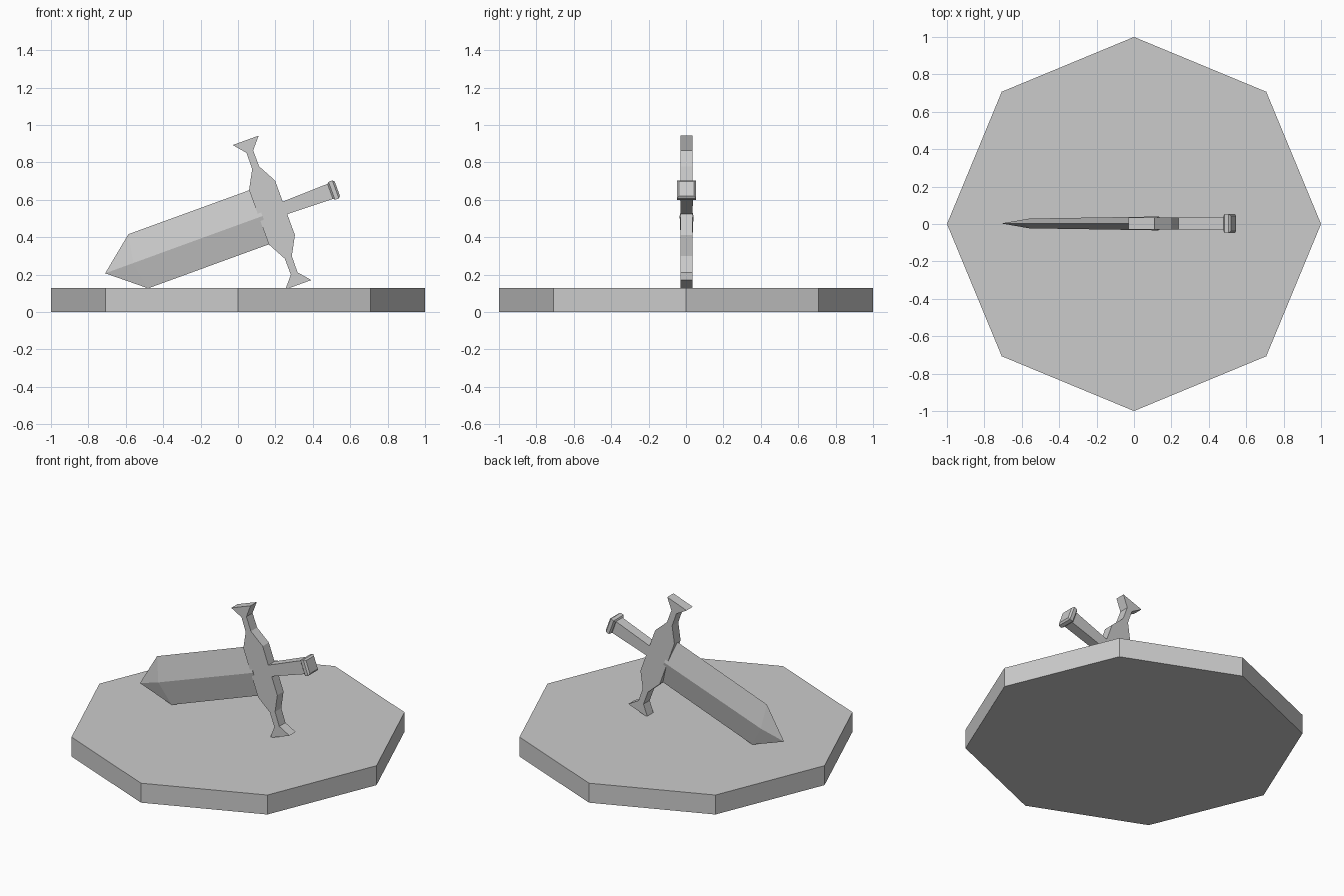
import bpy, bmesh
from math import radians
from mathutils import Matrix

if "Cube" in bpy.data.objects:
    bpy.data.objects.remove(bpy.data.objects["Cube"])

# Sword frame: x runs from blade tip to pommel, z across the blade, tilted 20 degrees
SWORD = Matrix.Translation((-0.71, 0.003, 0.207)) @ Matrix.Rotation(radians(-20), 4, 'Y')


def finish(name, bm, matrix=Matrix.Identity(4)):
    bmesh.ops.recalc_face_normals(bm, faces=bm.faces)
    bm.transform(matrix)
    mesh = bpy.data.meshes.new(name)
    bm.to_mesh(mesh)
    bm.free()
    obj = bpy.data.objects.new(name, mesh)
    bpy.context.collection.objects.link(obj)
    return obj


def loft(name, rings, matrix, tip=None):
    """Skin a list of four-point rings, capped or closed to a tip."""
    bm = bmesh.new()
    loops = [[bm.verts.new(p) for p in ring] for ring in rings]
    for a, b in zip(loops, loops[1:]):
        for i in range(4):
            j = (i + 1) % 4
            bm.faces.new((a[i], a[j], b[j], b[i]))
    bm.faces.new(loops[-1])
    if tip:
        t = bm.verts.new(tip)
        for i in range(4):
            bm.faces.new((t, loops[0][i], loops[0][(i + 1) % 4]))
    else:
        bm.faces.new(loops[0])
    return finish(name, bm, matrix)


def square(x, r, w=None):
    w = w or r
    return [(x, -w, -r), (x, w, -r), (x, w, r), (x, -w, r)]


def diamond(x, width, thick, ridge_x):
    return [(x, 0, -width), (ridge_x, -thick, 0), (x, 0, width), (ridge_x, thick, 0)]


# Octagonal base slab
bm = bmesh.new()
bmesh.ops.create_cone(bm, cap_ends=True, segments=8, radius1=1, radius2=1, depth=0.127)
finish("base", bm, Matrix.Translation((0, 0, 0.0635)))

# Blade: diamond section with a centre ridge
loft("blade", [diamond(0.188, 0.154, 0.026, 0.16),
               diamond(0.895, 0.154, 0.037, 0.895)], SWORD, tip=(0, 0, 0))

# Crossguard: flat outline (half width, height) mirrored both ways
quarter = [(0.074, 0.155), (0.020, 0.255), (0.019, 0.347), (0.074, 0.411)]
right = [(x, -z) for x, z in reversed(quarter)] + quarter
outline = right + [(-x, z) for x, z in reversed(right)]
bm = bmesh.new()
face = bm.faces.new([bm.verts.new((0.949 + x, -0.032, z)) for x, z in outline])
ext = bmesh.ops.extrude_face_region(bm, geom=[face])
bmesh.ops.translate(bm, vec=(0, 0.064, 0),
                    verts=[v for v in ext["geom"] if isinstance(v, bmesh.types.BMVert)])
finish("crossguard", bm, SWORD)

# Grip
loft("grip", [square(1.0, 0.035, 0.032), square(1.29, 0.043, 0.034)], SWORD)

# Pommel with bevelled rims
loft("pommel", [square(1.28, 0.041), square(1.289, 0.051),
                square(1.311, 0.051), square(1.321, 0.041)], SWORD)
